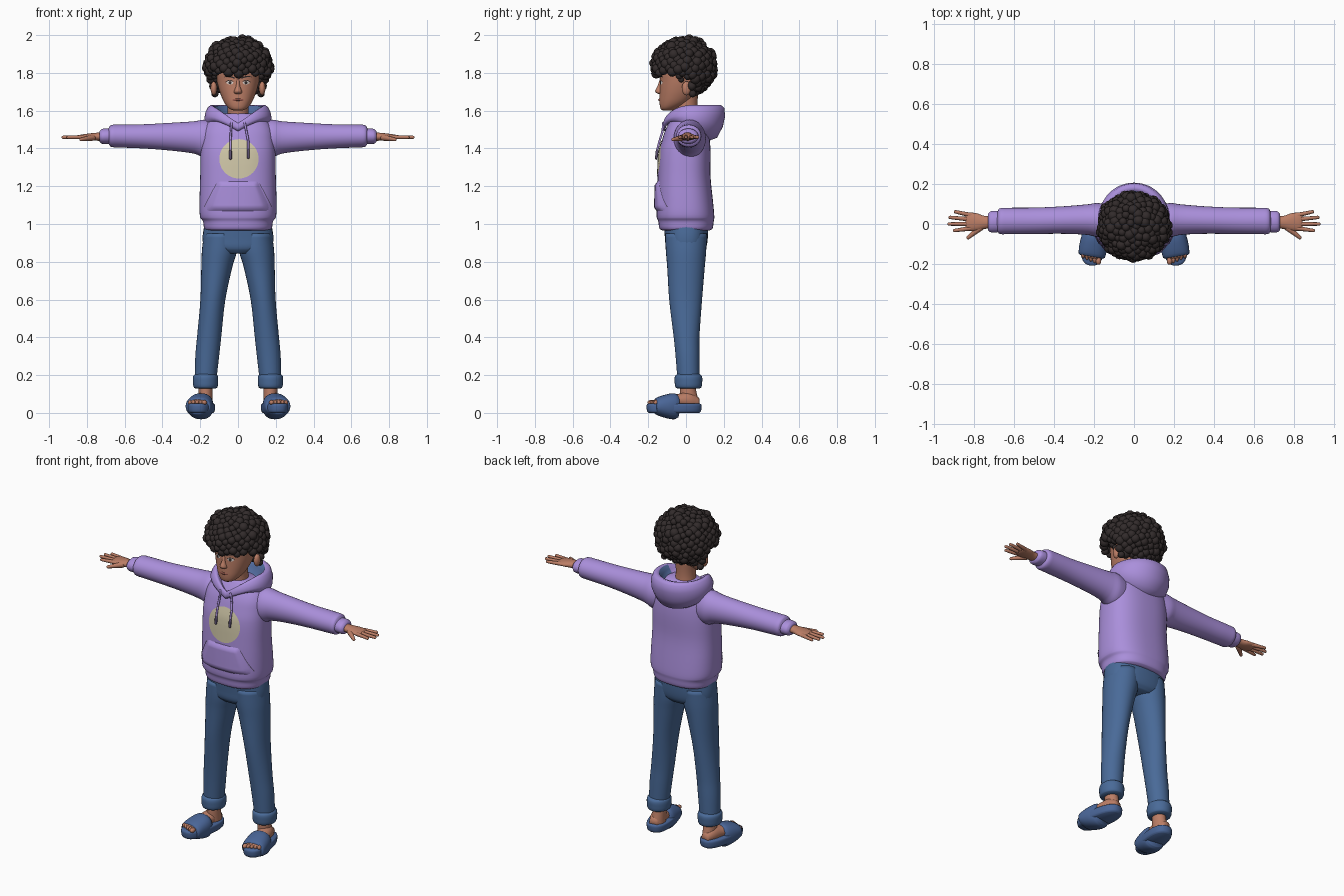
import bpy, bmesh, math, random
from math import sin, cos, pi
from mathutils import Vector, Matrix
from mathutils.bvhtree import BVHTree

if "Cube" in bpy.data.objects:
    bpy.data.objects.remove(bpy.data.objects["Cube"])

random.seed(4)


def mat(name, r, g, b):
    m = bpy.data.materials.new(name)
    m.diffuse_color = [(c / 255 / 12.92 if c < 11 else ((c / 255 + .055) / 1.055) ** 2.4) for c in (r, g, b)] + [1]
    m.use_nodes = True
    m.node_tree.nodes["Principled BSDF"].inputs["Base Color"].default_value = m.diffuse_color
    return m


PURPLE = mat("lilac_cloth", 170, 143, 219)
JEANS = mat("denim_blue", 73, 106, 152)
SLIP = mat("slipper_blue", 74, 102, 152)
SKIN = mat("skin", 188, 126, 102)
HAIR = mat("dark_hair", 50, 43, 43)
CREAM = mat("cream_print", 208, 199, 168)
LINING = mat("lining_blue", 82, 108, 158)
WHITE = mat("eye_white", 222, 214, 208)
LIPS = mat("lips", 150, 88, 76)
CORD = mat("cord_tip", 92, 80, 112)


def finish(name, bm, mats, mirror=False, recalc=True):
    if recalc:
        bmesh.ops.recalc_face_normals(bm, faces=bm.faces)
    me = bpy.data.meshes.new(name)
    bm.to_mesh(me)
    bm.free()
    for m in mats:
        me.materials.append(m)
    me.shade_smooth()
    ob = bpy.data.objects.new(name, me)
    bpy.context.collection.objects.link(ob)
    if mirror:
        md = ob.modifiers.new("mirror", 'MIRROR')
        md.use_mirror_merge = False
    return ob


def smooth_rings(R, steps):
    """Hermite interpolation of ring values along the first entry."""
    def slope(i, k):
        a, b = R[max(i - 1, 0)], R[min(i + 1, len(R) - 1)]
        return (b[k] - a[k]) / (b[0] - a[0])
    out = []
    for i in range(len(R) - 1):
        h = R[i + 1][0] - R[i][0]
        for s in range(steps):
            u = s / steps
            ring = [R[i][0] + h * u]
            for k in range(1, 5):
                ring.append((2*u**3 - 3*u*u + 1) * R[i][k] + (u**3 - 2*u*u + u) * h * slope(i, k)
                            + (3*u*u - 2*u**3) * R[i + 1][k] + (u**3 - u*u) * h * slope(i + 1, k))
            out.append(ring)
    return out + [R[-1]]


def loft(name, rings, m, axis='Z', n=32, e=2.0, steps=4, mirror=False, mx=None):
    """Rings are (position, centre a, centre b, radius a, radius b) along an axis."""
    bm = bmesh.new()
    rows = []
    for t, ca, cb, ra, rb in smooth_rings(rings, steps):
        row = []
        for i in range(n):
            c, s = cos(2*pi*i/n), sin(2*pi*i/n)
            a = ca + ra * math.copysign(abs(c) ** (2/e), c)
            b = cb + rb * math.copysign(abs(s) ** (2/e), s)
            p = Vector({'X': (t, a, b), 'Y': (a, t, b), 'Z': (a, b, t)}[axis])
            row.append(bm.verts.new(mx @ p if mx else p))
        rows.append(row)
    for p, q in zip(rows, rows[1:]):
        for i in range(n):
            bm.faces.new((p[i], p[(i+1) % n], q[(i+1) % n], q[i]))
    bm.faces.new(rows[0])
    bm.faces.new(rows[-1])
    return finish(name, bm, [m], mirror)


def capsule(name, p, q, r0, r1, m, mirror=True):
    p, q = Vector(p), Vector(q)
    L = (q - p).length
    mx = Matrix.Translation(p) @ (q - p).to_track_quat('Z', 'Y').to_matrix().to_4x4()
    R = [(-r0*sin(a), 0, 0, r0*cos(a), r0*cos(a)) for a in (1.4, .9, .45, 0)]
    R += [(L + r1*(sin(a) - 1), 0, 0, r1*cos(a), r1*cos(a)) for a in (0, .45, .9, 1.4)]
    return loft(name, R, m, n=10, steps=1, mirror=mirror, mx=mx)


def ball(name, c, r, m, mirror=True):
    bm = bmesh.new()
    bmesh.ops.create_uvsphere(bm, u_segments=16, v_segments=10, radius=1,
                              matrix=Matrix.Translation(c) @ Matrix.Diagonal((*r, 1)))
    return finish(name, bm, [m], mirror)


def surface(ob):
    return BVHTree.FromPolygons([v.co for v in ob.data.vertices], [p.vertices[:] for p in ob.data.polygons])


def front_y(tree, x, z):
    hit = tree.ray_cast(Vector((x, -1, z)), Vector((0, 1, 0)))[0]
    return hit.y if hit else -.1


def patch(name, tree, f, nu, nv, m, off, mirror=False):
    """Thin sheet draped on the front of a surface; f maps (u, v) to (x, z)."""
    bm = bmesh.new()
    g = []
    for i in range(nu + 1):
        g.append([])
        for j in range(nv + 1):
            u, v = i / nu, j / nv
            x, z = f(u, v)
            g[-1].append(bm.verts.new((x, front_y(tree, x, z) - off(u, v), z)))
    for i in range(nu):
        for j in range(nv):
            bm.faces.new((g[i][j], g[i+1][j], g[i+1][j+1], g[i][j+1]))
    bmesh.ops.remove_doubles(bm, verts=bm.verts, dist=1e-5)
    bm.normal_update()
    bmesh.ops.reverse_faces(bm, faces=[fc for fc in bm.faces if fc.normal.y > 0])
    return finish(name, bm, [m], mirror, recalc=False)


def disc(cx, cz, rx, rz):
    return lambda u, v: (cx + rx*u*cos(2*pi*v), cz + rz*u*sin(2*pi*v))


# hoodie body: height, half width, front, back
body = [(.965, .165, -.125, .125), (.975, .178, -.14, .14), (1.015, .186, -.147, .147),
        (1.035, .2, -.155, .15), (1.1, .204, -.155, .145), (1.25, .2, -.15, .13), (1.38, .198, -.142, .13),
        (1.45, .192, -.125, .125), (1.5, .182, -.108, .115), (1.55, .15, -.08, .1), (1.585, .085, -.055, .08)]
torso = loft("hoodie_body", [(z, 0, (f+b)/2, w, (b-f)/2) for z, w, f, b in body], PURPLE, n=56, e=2.5)
T = surface(torso)

# sleeves and cuffs
loft("sleeve", [(.1, .02, 1.45, .07, .09), (.18, .02, 1.452, .085, .1), (.23, .022, 1.458, .077, .086),
                (.35, .02, 1.462, .069, .074), (.5, .016, 1.464, .066, .064), (.64, .015, 1.466, .066, .06),
                (.675, .014, 1.466, .063, .056), (.687, .012, 1.466, .045, .038)],
     PURPLE, 'X', steps=4, mirror=True)
loft("sleeve_cuff", [(.67, .012, 1.465, .05, .04), (.69, .012, 1.465, .054, .041), (.72, .011, 1.464, .052, .039),
                     (.732, .01, 1.463, .042, .03)], PURPLE, 'X', mirror=True)

# hands
loft("palm", [(.7, .01, 1.463, .03, .024), (.75, .008, 1.462, .033, .021), (.79, .01, 1.461, .044, .018),
              (.835, .012, 1.46, .045, .012), (.845, .012, 1.46, .036, .006)], SKIN, 'X', n=20, mirror=True)
for i, (y0, x1, y1) in enumerate([(.045, .903, .063), (.023, .93, .034), (0, .935, 0), (-.022, .908, -.034)]):
    capsule(f"finger_{i+1}", (.82, y0, 1.46), (x1, y1, 1.459), .0115, .0085, SKIN)
capsule("thumb", (.77, -.018, 1.457), (.838, -.074, 1.446), .017, .009, SKIN)

# hood: (x radius, front y, back y, height offset from rim, extra drop at back)
prof = [(.155, -.11, .12, -.09, .1), (.172, -.122, .165, -.078, .095), (.178, -.126, .195, -.055, .06),
        (.172, -.124, .207, -.03, .03), (.158, -.12, .203, -.008, .008), (.143, -.114, .185, 0, 0),
        (.13, -.106, .165, -.006, 0), (.118, -.098, .15, -.03, .01), (.095, -.08, .12, -.07, .02),
        (.05, -.04, .07, -.085, .02)]
bm = bmesh.new()
N = 48
rows = []
for rx, yf, yb, dz, drop in prof:
    row = []
    for i in range(N):
        t = 2*pi*i/N
        b = (1 - cos(t)) / 2
        rim = 1.535 + .095 * (abs(sin(t)) if cos(t) > 0 else 1)
        row.append(bm.verts.new((rx*sin(t), yf + (yb-yf)*b, rim + dz*(.5 + .5*min(1, 2*b)) - drop*b*b)))
    rows.append(row)
for k, (p, q) in enumerate(zip(rows, rows[1:])):
    for i in range(N):
        f = bm.faces.new((p[i], p[(i+1) % N], q[(i+1) % N], q[i]))
        f.material_index = int(k >= 6 and N*.2 < i < N*.8)
finish("hood", bm, [PURPLE, LINING])

# chest print, front pocket and drawstrings
patch("chest_print", T, disc(.005, 1.345, .104, .104), 8, 48, CREAM, lambda u, v: .004)


def pocket(u, v):
    w = .17 - .065 * max(0, min(1, (v - .2) / .8))
    return (2*u - 1) * w, 1.065 + .165*v


patch("front_pocket", T, pocket, 32, 14, PURPLE,
      lambda u, v: -.003 + .017 * min(1, 9*u, 9*(1-u), 7*v, 7*(1-v)))
patch("pocket_opening", T, lambda u, v: (.178 - .066*u + .004*v, 1.09 + .125*u), 8, 1, CORD,
      lambda u, v: .005, True)
for side, x0, x1, low in (("left", .035, .054, 1.345), ("right", -.035, -.04, 1.34)):
    zs = [1.535, 1.49, 1.44, low + .045, low]
    pts = [(x0 + (x1-x0)*min(1, i/2), min(front_y(T, x0, z), -.09) - (.03 if i == 0 else .013), z)
           for i, z in enumerate(zs)]
    for i in range(4):
        tip = i == 3
        capsule(f"{side}_drawstring_{i+1}", pts[i], pts[i+1], .0075 if tip else .006,
                .0075 if tip else .006, CORD if tip else PURPLE, False)

# jeans
loft("jeans_hips", [(.845, 0, 0, .1, .085), (.87, 0, 0, .17, .105), (.92, 0, .002, .187, .113),
                    (1.0, 0, 0, .178, .118)], JEANS, e=2.4)
loft("jeans_leg", [(.17, .172, .013, .057, .058), (.3, .163, .008, .063, .063), (.4, .153, .003, .064, .068),
                   (.6, .133, -.002, .066, .087), (.78, .111, 0, .083, .1), (.86, .098, 0, .093, .107),
                   (.95, .092, 0, .088, .11)], JEANS, mirror=True)
loft("jeans_turnup", [(.128, .172, .013, .05, .055), (.135, .172, .013, .062, .068), (.165, .172, .013, .067, .073),
                      (.195, .172, .013, .065, .071), (.207, .171, .013, .054, .058)], JEANS, mirror=True)

# feet and slippers, turned slightly outwards
F = Matrix.Translation((.172, .08, 0)) @ Matrix.Rotation(.16, 4, 'Z')
loft("ankle", [(.04, .172, .02, .038, .05), (.08, .172, .015, .037, .047), (.13, .172, .01, .036, .042),
               (.18, .172, .01, .034, .04)], SKIN, n=20, mirror=True)
loft("foot", [(-.255, .003, .052, .05, .016), (-.2, .003, .058, .055, .025), (-.12, .001, .065, .045, .036),
              (-.06, 0, .065, .04, .045), (-.012, 0, .055, .025, .025)], SKIN, 'Y', n=20, mirror=True, mx=F)
for i in range(5):
    ball(f"toe_{i+1}", F @ Vector((-.036 + .02*i, -.262 + .005*i, .055)),
         (.014 if i == 0 else .01, .02, .013), SKIN)
loft("slipper_sole", [(0, 0, -.145, .058, .135), (.008, 0, -.145, .065, .143), (.03, 0, -.145, .068, .147),
                      (.045, 0, -.145, .066, .145), (.05, 0, -.145, .058, .136)], SLIP, e=2.5, mirror=True, mx=F)
loft("slipper_strap", [(-.248, .001, .035, .055, .03), (-.243, .001, .035, .066, .043), (-.19, .001, .035, .07, .062),
                       (-.145, 0, .035, .066, .069), (-.125, 0, .035, .058, .06)],
     SLIP, 'Y', e=2.3, mirror=True, mx=F)

# neck and head
loft("neck", [(1.5, 0, .015, .075, .07), (1.56, 0, .005, .06, .06), (1.62, 0, 0, .055, .06), (1.7, 0, 0, .06, .065)],
     SKIN, n=24)
head = loft("head", [(1.6, 0, -.1, .022, .022), (1.61, 0, -.092, .045, .042), (1.64, 0, -.065, .071, .075),
                     (1.68, 0, -.045, .09, .095), (1.72, 0, -.032, .103, .107), (1.76, 0, -.022, .112, .116),
                     (1.8, 0, -.02, .115, .12), (1.86, 0, -.015, .11, .115), (1.92, 0, -.01, .07, .07)],
            SKIN, n=48, e=2.15)
H = surface(head)
loft("nose", [(1.687, 0, -.135, .01, .008), (1.694, 0, -.138, .02, .019), (1.705, 0, -.14, .02, .023),
              (1.73, 0, -.137, .011, .014), (1.768, 0, -.13, .008, .008)], SKIN, n=16)
ball("ear", (.128, .002, 1.718), (.017, .024, .037), SKIN)
patch("eye", H, disc(.043, 1.748, .018, .009), 3, 16, WHITE, lambda u, v: .003, True)
patch("iris", H, disc(.042, 1.748, .0085, .0085), 2, 12, HAIR, lambda u, v: .005, True)
patch("upper_lid", H, lambda u, v: (.023 + .042*u, 1.75 + .009*sin(pi*u) + .004*v), 8, 1, HAIR,
      lambda u, v: .005, True)
patch("eyebrow", H, lambda u, v: (.018 + .054*u, 1.768 + .01*sin(2.2*u) + .009*v*(1 - .6*u)), 8, 2, HAIR,
      lambda u, v: .005, True)
patch("mouth", H, disc(0, 1.657, .03, .007), 3, 20, LIPS, lambda u, v: .006*(1-u) + .002)

# curly hair: inner cap plus rounded curls
C, RAD = Vector((0, -.01, 1.832)), Vector((.165, .157, .146))


def on_face(p):
    return p.z < 1.795 and p.y < .025


bm = bmesh.new()
bmesh.ops.create_uvsphere(bm, u_segments=32, v_segments=20, radius=.95,
                          matrix=Matrix.Translation(C) @ Matrix.Diagonal((*RAD, 1)))
bmesh.ops.delete(bm, geom=[v for v in bm.verts if on_face(v.co)], context='VERTS')
finish("hair_cap", bm, [HAIR])
bm = bmesh.new()
COUNT = 290
for i in range(COUNT):
    z = 1 - 2*(i + .5)/COUNT
    a = i * pi * (3 - 5**.5)
    w = (1 - z*z)**.5
    k = random.uniform(.94, 1.03)
    p = C + Vector((w*cos(a)*RAD.x, w*sin(a)*RAD.y, z*RAD.z)) * k
    if not on_face(p):
        bmesh.ops.create_icosphere(bm, subdivisions=2, radius=random.uniform(.019, .029),
                                   matrix=Matrix.Translation(p))
# sideburn curls and fringe
for s in (-1, 1):
    for x, y, z, r in ((.122, -.035, 1.785, .02), (.116, -.025, 1.765, .016), (.13, .03, 1.73, .024),
                       (.122, .035, 1.69, .02), (.145, .01, 1.785, .024)):
        bmesh.ops.create_icosphere(bm, subdivisions=2, radius=r, matrix=Matrix.Translation((s*x, y, z)))
finish("hair_curls", bm, [HAIR])
